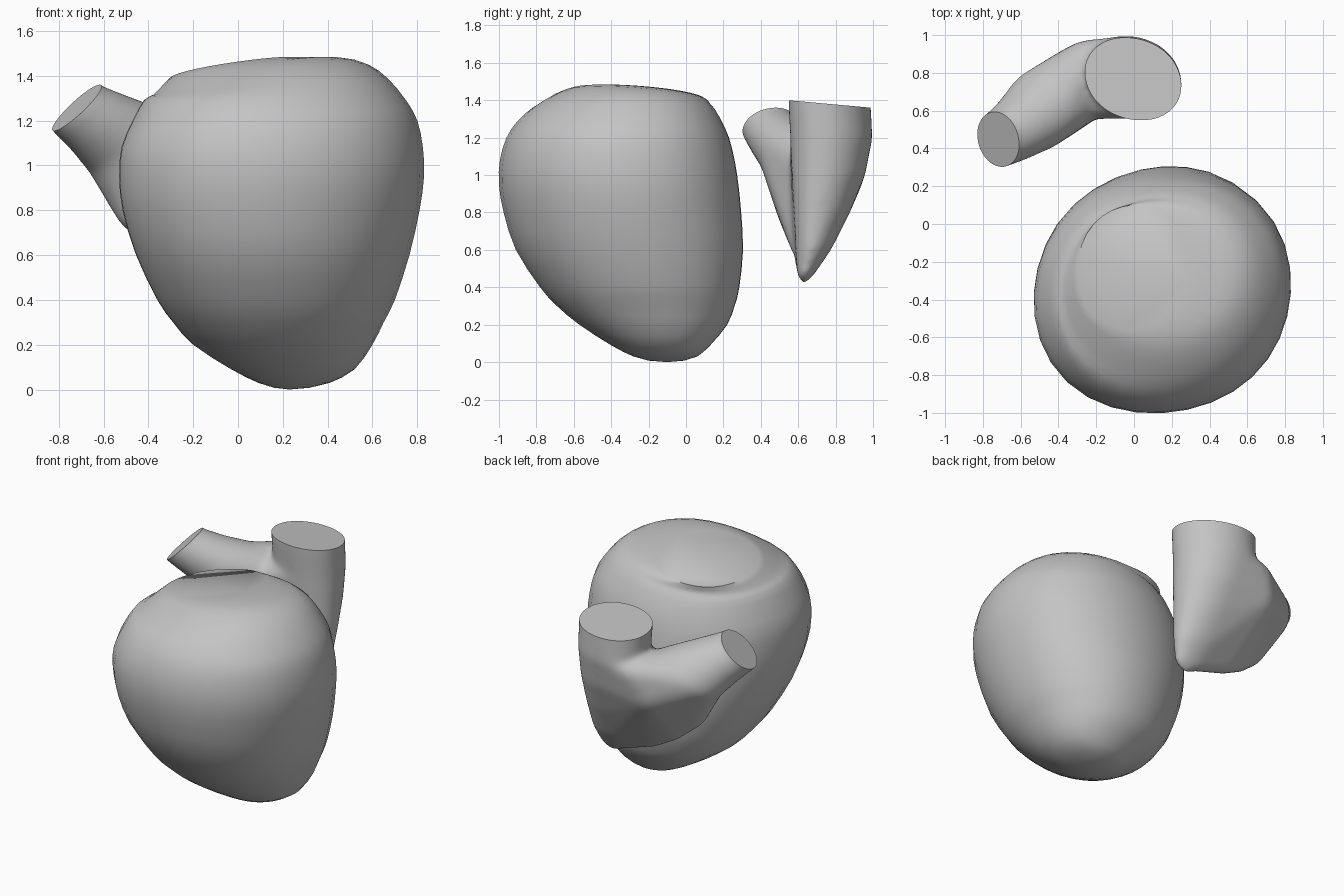
import bpy, bmesh, math
from mathutils import Vector

if "Cube" in bpy.data.objects:
    bpy.data.objects.remove(bpy.data.objects["Cube"])

grey = bpy.data.materials.new("plain_grey")
grey.use_nodes = True
grey.diffuse_color = (0.55, 0.55, 0.55, 1)
grey.node_tree.nodes["Principled BSDF"].inputs["Base Color"].default_value = (0.55, 0.55, 0.55, 1)


def finish(bm, name, angle):
    bmesh.ops.recalc_face_normals(bm, faces=bm.faces)
    mesh = bpy.data.meshes.new(name)
    bm.to_mesh(mesh)
    bm.free()
    mesh.materials.append(grey)
    obj = bpy.data.objects.new(name, mesh)
    bpy.context.collection.objects.link(obj)
    bpy.ops.object.select_all(action='DESELECT')
    obj.select_set(True)
    bpy.context.view_layer.objects.active = obj
    bpy.ops.object.shade_smooth_by_angle(angle=math.radians(angle))
    return obj


def level_ring(z, x0, x1, y0, y1, tilt_x=0, tilt_y=0, bulge=0.03, square=0.02, count=32):
    """Oval inside x and y limits, on a tilted plane, swollen along the diagonals."""
    ring = []
    for i in range(count):
        a = math.tau * i / count
        swell = 1 + bulge * math.sin(2 * a) + square * math.sin(2 * a) ** 2
        dx = (x1 - x0) / 2 * math.cos(a) * swell
        dy = (y1 - y0) / 2 * math.sin(a) * swell
        ring.append(Vector(((x0 + x1) / 2 + dx, (y0 + y1) / 2 + dy,
                            z + tilt_x * dx + tilt_y * dy)))
    return ring


def facing_ring(centre, normal, radius, count=32):
    """Circle around a centre, facing along the normal."""
    turn = Vector(normal).to_track_quat('Z', 'Y')
    return [Vector(centre) + turn @ Vector((radius * math.cos(math.tau * i / count),
                                            radius * math.sin(math.tau * i / count), 0))
            for i in range(count)]


def curve_between(rings):
    """Add a curved in-between ring to each inner pair of rings."""
    result = [rings[0], rings[1]]
    for a, b, c, d in zip(rings, rings[1:], rings[2:], rings[3:]):
        result.append([(9 * (q + r) - p - s) / 16 for p, q, r, s in zip(a, b, c, d)])
        result.append(c)
    return result + [rings[-1]]


def ball(centre, radius):
    """Points of a sphere, used to round off a hull."""
    bm = bmesh.new()
    bmesh.ops.create_icosphere(bm, subdivisions=3, radius=radius)
    points = [v.co + Vector(centre) for v in bm.verts]
    bm.free()
    return points


def add_loft(bm, rings, tip=None):
    """Skin through rings, starting at a tip or a flat end, with a flat top."""
    loops = [[bm.verts.new(p) for p in ring] for ring in rings]
    n = len(loops[0])
    for low, high in zip(loops, loops[1:]):
        for i in range(n):
            j = (i + 1) % n
            bm.faces.new((low[i], low[j], high[j], high[i]))
    if tip:
        point = bm.verts.new(tip)
        for i in range(n):
            bm.faces.new((point, loops[0][(i + 1) % n], loops[0][i]))
    else:
        bm.faces.new(loops[0])
    bm.faces.new(loops[-1])


def add_hull(bm, points):
    """Convex skin around points, without the points left inside."""
    verts = [bm.verts.new(p) for p in points]
    bmesh.ops.convex_hull(bm, input=verts)
    bmesh.ops.delete(bm, geom=[v for v in bm.verts if not v.link_faces], context='VERTS')


# Rounded main body, narrowing to an off-centre lower tip
body = [
    (0.008, 0.16, 0.32, -0.2, -0.01), (0.03, 0.09, 0.41, -0.28, 0.06),
    (0.09, -0.03, 0.52, -0.40, 0.13),
    (0.2, -0.20, 0.60, -0.57, 0.22), (0.3, -0.29, 0.65, -0.69, 0.26),
    (0.4, -0.36, 0.70, -0.78, 0.285), (0.6, -0.455, 0.765, -0.91, 0.305),
    (0.8, -0.515, 0.81, -0.975, 0.295), (0.95, -0.53, 0.83, -1.0, 0.28),
    (1.08, -0.52, 0.825, -0.995, 0.26), (1.2, -0.47, 0.80, -0.96, 0.23),
    (1.29, -0.42, 0.75, -0.90, 0.19),
    (1.35, -0.38, 0.67, -0.82, 0.16, 0.07, -0.02),
    (1.395, -0.35, 0.58, -0.71, 0.135, 0.12, -0.07),
    (1.42, -0.325, 0.47, -0.63, 0.12, 0.14, -0.09),
    (1.432, -0.30, 0.28, -0.56, 0.10, 0.15, -0.09),
]
bm = bmesh.new()
add_loft(bm, curve_between([level_ring(*r) for r in body]), (0.23, -0.1, 0))
finish(bm, "main_body", 50)

# Large upright vessel, a cone running a little past its mouth
upright = [
    (0.46, 0.0, 0.19, 0.595, 0.68), (0.6, -0.08, 0.225, 0.595, 0.775),
    (0.8, -0.16, 0.235, 0.585, 0.875), (1.0, -0.22, 0.245, 0.57, 0.955),
    (1.2, -0.25, 0.25, 0.56, 0.995), (1.38, -0.26, 0.25, 0.55, 0.985),
    (1.48, -0.26, 0.25, 0.55, 0.985),
]
upright_rings = [level_ring(*r, bulge=-0.08) for r in upright]
bm = bmesh.new()
add_loft(bm, upright_rings, (0.11, 0.63, 0.41))

# Side branch, also running past its slanted mouth
slant = Vector((-0.67, -0.2, 0.72)).normalized()
mouth = Vector((-0.72, 0.445, 1.255))
root = facing_ring((-0.51, 0.6, 1.115), slant, 0.212)
neck = facing_ring((-0.62, 0.51, 1.19), slant, 0.175)
add_loft(bm, [root, neck, facing_ring(mouth, slant, 0.15),
              facing_ring(mouth + slant * 0.08, slant, 0.145)])

# Two hulls bend round between the vessels above a curved keel
bend = (ball((-0.27, 0.755, 1.02), 0.2) + ball((-0.25, 0.86, 1.12), 0.115)
        + ball((-0.19, 0.635, 0.58), 0.06))
add_hull(bm, [p for ring in upright_rings[:5] for p in ring] + bend)
add_hull(bm, bend + root + ball((-0.46, 0.575, 0.79), 0.085)
         + ball((-0.33, 0.615, 0.67), 0.075))

# Melt the vessels into one skin
blend = finish(bm, "vessel_blend", 40)
remesh = blend.modifiers.new("remesh", 'REMESH')
remesh.mode = 'VOXEL'
remesh.voxel_size = 0.015
soften = blend.modifiers.new("soften", 'SMOOTH')
soften.factor = 0.5
soften.iterations = 30
melted = blend.evaluated_get(bpy.context.evaluated_depsgraph_get()).to_mesh()
bm = bmesh.new()
bm.from_mesh(melted)
bpy.data.objects.remove(blend)

# Trim both mouths flat
for point, normal in [((0, 0.77, 1.38), (0, 0.09, 1)), (mouth, slant)]:
    bmesh.ops.bisect_plane(bm, geom=bm.verts[:] + bm.edges[:] + bm.faces[:],
                           plane_co=point, plane_no=normal, clear_outer=True)
    bmesh.ops.holes_fill(bm, edges=[e for e in bm.edges if e.is_boundary], sides=0)
finish(bm, "branched_vessel", 40)
